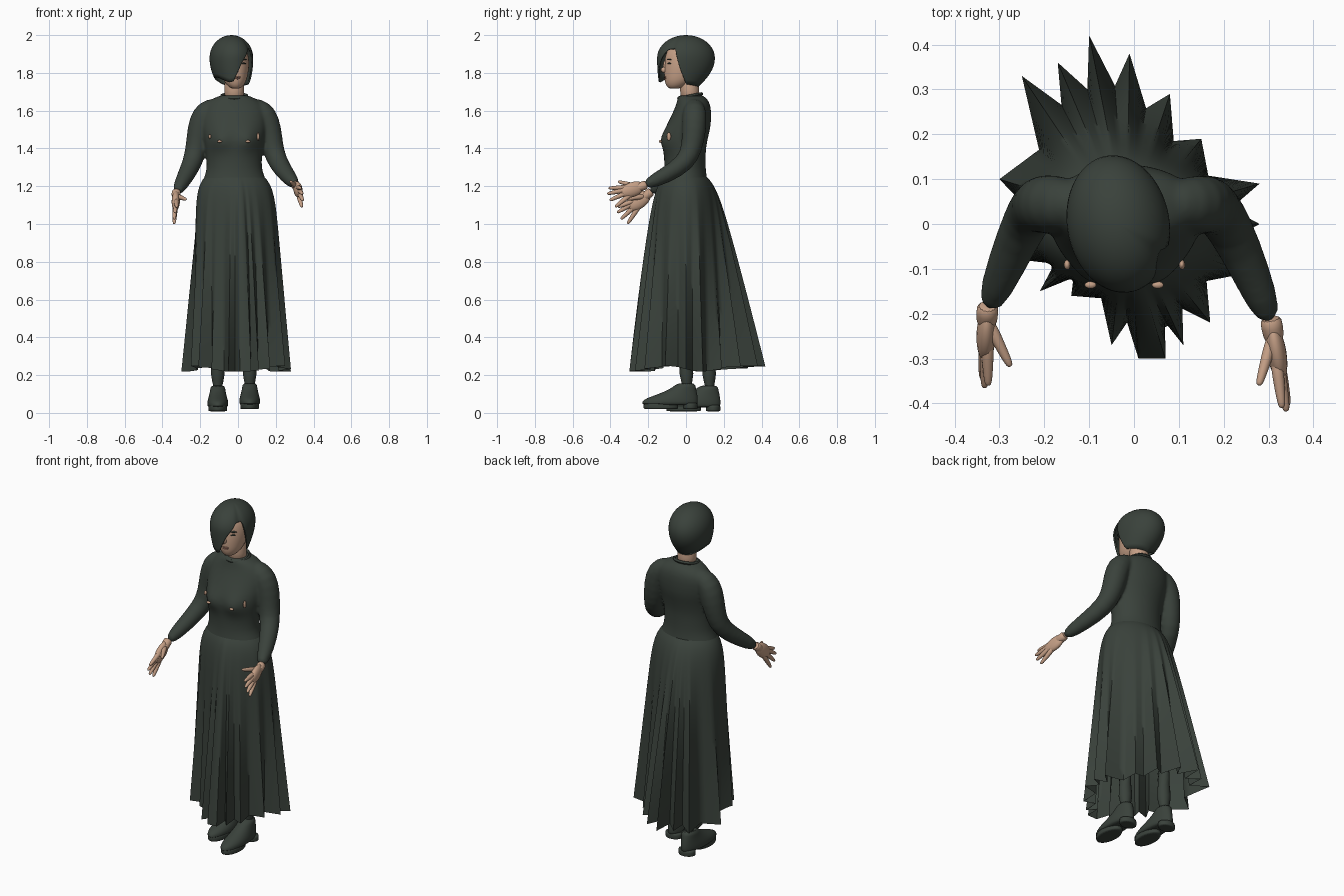
import bpy, bmesh, math
from mathutils import Vector

cube = bpy.data.objects.get("Cube")
if cube:
    bpy.data.objects.remove(cube, do_unlink=True)


def material(name, rgb):
    mat = bpy.data.materials.new(name)
    mat.use_nodes = True
    mat.diffuse_color = (*rgb, 1)
    shader = next(n for n in mat.node_tree.nodes if n.type == 'BSDF_PRINCIPLED')
    shader.inputs["Base Color"].default_value = (*rgb, 1)
    return mat


CLOTH = material("dark green cloth", (0.042, 0.054, 0.044))
SKIN = material("skin", (0.56, 0.35, 0.24))
LIP = material("lip", (0.36, 0.18, 0.13))


def finish(name, bm, mat, smooth=1, angle=60):
    bmesh.ops.recalc_face_normals(bm, faces=bm.faces)
    mesh = bpy.data.meshes.new(name)
    bm.to_mesh(mesh)
    bm.free()
    mesh.materials.append(mat)
    obj = bpy.data.objects.new(name, mesh)
    bpy.context.collection.objects.link(obj)
    bpy.ops.object.select_all(action='DESELECT')
    obj.select_set(True)
    bpy.context.view_layer.objects.active = obj
    bpy.ops.object.shade_smooth_by_angle(angle=math.radians(angle))
    if smooth:
        obj.modifiers.new("Smooth", 'SUBSURF').levels = smooth
        obj.modifiers["Smooth"].render_levels = smooth
    return obj


def bridge(name, rings, mat, caps=True, smooth=1, angle=60):
    """Join a stack of point rings with quads."""
    bm = bmesh.new()
    rows = [[bm.verts.new(p) for p in ring] for ring in rings]
    n = len(rows[0])
    for low, high in zip(rows, rows[1:]):
        for i in range(n):
            j = (i + 1) % n
            bm.faces.new((low[i], low[j], high[j], high[i]))
    if caps:
        bm.faces.new(rows[0])
        bm.faces.new(rows[-1])
    return finish(name, bm, mat, smooth, angle)


def turn(n):
    return [math.tau * i / n for i in range(n)]


def loft(name, rings, mat, n=24):
    """Rings are height, centre x, half width, front y, back y."""
    return bridge(name, [[(cx + rx * math.cos(a),
                           (front + back) / 2 + (back - front) / 2 * math.sin(a), z)
                          for a in turn(n)] for z, cx, rx, front, back in rings], mat)


def tube(name, path, mat, n=14):
    """Path entries are x, y, z, radius."""
    pts = [Vector(p[:3]) for p in path]
    rings = []
    for i, p in enumerate(pts):
        way = pts[min(i + 1, len(pts) - 1)] - pts[max(i - 1, 0)]
        quat = way.to_track_quat('Z', 'X')
        r = path[i][3]
        rings.append([p + quat @ Vector((r * math.cos(a), r * math.sin(a), 0))
                      for a in turn(n)])
    return bridge(name, rings, mat)


def blob(name, place, size, mat, way=None):
    bm = bmesh.new()
    bmesh.ops.create_uvsphere(bm, u_segments=20, v_segments=12, radius=1)
    bmesh.ops.scale(bm, vec=size, verts=bm.verts)
    obj = finish(name, bm, mat, smooth=0)
    obj.location = place
    if way:
        obj.rotation_mode = 'QUATERNION'
        obj.rotation_quaternion = way.to_track_quat('Z', 'X')
    return obj


# Bodice with a soft bust and small openings
bodice = loft("bodice", [
    (1.17, -.018, .18, -.13, .12), (1.21, -.018, .175, -.128, .117),
    (1.25, -.018, .16, -.121, .11),
    (1.29, -.02, .145, -.115, .104), (1.36, -.02, .147, -.115, .104),
    (1.4, -.02, .153, -.122, .106), (1.44, -.02, .16, -.127, .113),
    (1.48, -.02, .166, -.12, .122), (1.52, -.02, .172, -.104, .132),
    (1.6, -.02, .175, -.064, .135), (1.645, -.02, .148, -.048, .125),
    (1.67, -.02, .1, -.044, .105), (1.685, -.02, .068, -.04, .086)], CLOTH, n=40)
for v in bodice.data.vertices:
    if v.co.y < 0:
        spread = (abs(v.co.x + .02) - .075) ** 2 + (v.co.z - 1.445) ** 2
        v.co.y -= .026 * math.exp(-spread / .0022)
for side, label, tall in ((-1, "right", .012), (1, "left", .022)):
    blob(label + "_front_opening", (-.022 + side * .075, -.136, 1.437), (.013, .008, .007), SKIN)
    blob(label + "_side_opening", (-.021 + side * .128, -.091, 1.463), (.007, .011, tall), SKIN)

# Collar, higher at the back
bridge("collar", [[(-.02 + (.068 + .007 * math.cos(b)) * math.cos(a),
                    .022 + (.062 + .007 * math.cos(b)) * math.sin(a),
                    1.677 + .012 * math.sin(a) + .01 * math.sin(b))
                   for a in turn(32)] for b in turn(8) + [math.tau]], CLOTH, caps=False)

# Skirt: smooth rounded hips falling into sharp hem pleats
tips = [Vector(p) for p in (
    (.28, 0), (.28, .09), (.15, .19), (.08, .29), (-.01, .38), (-.1, .42),
    (-.17, .36), (-.25, .33), (-.3, .1), (-.25, -.08), (-.21, -.15),
    (-.14, -.16), (-.05, -.27), (.01, -.3), (.07, -.3), (.11, -.27),
    (.17, -.22), (.25, -.11))]
corners = []
for tip, after in zip(tips, tips[1:] + tips[:1]):
    flat_box = tip.y == after.y
    corners += [tip, (tip + after) * (.5 if flat_box else .385)]
hem = [a.lerp(b, k / 4) for a, b in zip(corners, corners[1:] + corners[:1]) for k in range(4)]
count = len(hem)
soft = [sum((hem[(i + k) % count] for k in range(-4, 5)), Vector((0, 0))) / 9
        for i in range(count)]
middle = Vector((-.018, -.005))
skirt_rows = []
for row in range(21):
    t = (row / 20) ** 1.4
    swell = 1 - math.exp(-t / .06)
    hip_x, hip_y = .158 + .045 * swell, .115 + .025 * swell
    ring = []
    for sharp, rounded in zip(hem, soft):
        p = rounded.lerp(sharp, t ** .6)
        d = p - middle
        a = math.atan2(d.y / hip_y, d.x / hip_x)
        hip = middle + Vector((hip_x * math.cos(a), hip_y * math.sin(a)))
        q = hip.lerp(p, t ** .75)
        ring.append((q.x, q.y, 1.248 - t * (1.015 + .015 * math.sin(3 * a))))
    skirt_rows.append(ring)
bridge("skirt", skirt_rows, CLOTH, caps=False, smooth=0, angle=65)

# Sleeves and hands
arms = {
    "right": ([(-.08, .045, 1.63, .036), (-.14, .045, 1.617, .056), (-.184, .045, 1.582, .068),
               (-.207, .044, 1.49, .068), (-.222, .035, 1.4, .06), (-.24, .01, 1.325, .054),
               (-.285, -.09, 1.24, .045), (-.327, -.195, 1.163, .031)],
              [(-.325, -.36, 1.09), (-.333, -.365, 1.06), (-.338, -.345, 1.025),
               (-.338, -.31, 1.0)], (-.275, -.318, 1.13)),
    "left": ([(.04, .045, 1.63, .036), (.1, .045, 1.617, .056), (.145, .045, 1.582, .068),
              (.169, .043, 1.49, .068), (.185, .03, 1.4, .06), (.21, 0, 1.325, .054),
              (.262, -.11, 1.255, .045), (.307, -.225, 1.203, .031)],
             [(.33, -.41, 1.19), (.34, -.418, 1.16), (.343, -.405, 1.125),
              (.338, -.375, 1.09)], (.278, -.36, 1.225))}
sleeves = []
for label, (path, finger_tips, thumb_tip) in arms.items():
    sleeves.append(tube(label + "_sleeve", path, CLOTH))
    wrist = Vector(path[-1][:3])
    reach = sum((Vector(p) for p in finger_tips), Vector()) / 4 - wrist
    tube(label + "_wrist", [(*(wrist - reach * .1), .025), (*wrist, .025),
                            (*(wrist + reach * .25), .024)], SKIN)
    blob(label + "_palm", wrist + reach * .34, (.039, .022, .07), SKIN, reach)
    for k, end in enumerate(finger_tips + [thumb_tip]):
        end = Vector(end)
        root = wrist + reach * (.4 if k < 4 else .12)
        if k < 4:
            root = root.lerp(wrist.lerp(end, .4), .8)
        tube(f"{label}_{'finger' if k < 4 else 'thumb'}_{k + 1}",
             [(*root.lerp(end, s), r) for s, r in
              ((0, .016), (.4, .0145), (.8, .011), (.96, .0085), (1, .004))], SKIN, n=8)

# Sew the sleeves onto the bodice as one smooth garment
bpy.ops.object.select_all(action='DESELECT')
for part in [bodice] + sleeves:
    part.select_set(True)
bpy.context.view_layer.objects.active = bodice
bpy.ops.object.join()
sew = bodice.modifiers.new("Sew", 'REMESH')
sew.mode = 'VOXEL'
sew.voxel_size = .008
sew.use_smooth_shade = True
relax = bodice.modifiers.new("Relax", 'SMOOTH')
relax.factor = .5
relax.iterations = 8

# Neck and face
loft("neck", [(1.65, -.02, .055, -.03, .075), (1.7, -.02, .052, -.03, .068),
              (1.8, -.02, .052, -.04, .07)], SKIN)
loft("head", [(1.716, -.012, .018, -.085, -.04), (1.724, -.013, .036, -.1, -.01),
              (1.75, -.015, .057, -.113, .03), (1.78, -.017, .068, -.116, .06),
              (1.82, -.02, .078, -.117, .085), (1.85, -.022, .082, -.114, .1),
              (1.89, -.025, .082, -.112, .1), (1.93, -.028, .07, -.095, .09),
              (1.96, -.03, .04, -.05, .05)], SKIN)
blob("nose", (-.01, -.113, 1.816), (.013, .02, .016), SKIN)
blob("nose_bridge", (-.01, -.109, 1.838), (.009, .012, .028), SKIN)
blob("upper_lip", (-.006, -.11, 1.778), (.021, .008, .004), LIP)
blob("lower_lip", (-.006, -.109, 1.77), (.018, .008, .004), LIP)
for name, z, size in (("eye", 1.85, (.014, .008, .004)), ("brow", 1.87, (.021, .009, .003))):
    mark = blob("left_" + name, (.03, -.089, z), size, CLOTH)
    mark.rotation_euler.z = .5

# Bobbed hair: side parting, long fringe, tapered to a point at the nape
edge = [(-180, 1.72), (-130, 1.742), (-90, 1.772), (-50, 1.775), (-12, 1.75), (0, 1.755),
        (22, 1.85), (48, 1.925), (66, 1.93), (78, 1.82), (90, 1.74), (125, 1.73), (180, 1.72)]


def edge_height(deg):
    for (a, za), (b, zb) in zip(edge, edge[1:]):
        if deg <= b:
            return za + (zb - za) * (deg - a) / (b - a)


hair_rows = []
for row in range(1, 19):
    ring = []
    for k in range(90):
        deg = k * 4 - 180
        a = math.radians(deg)
        z = 2 - (2 - edge_height(deg)) * (row / 18) ** 1.7
        d = (2 - z) / .27
        if d < .45:
            r = math.sqrt(1 - (1 - d / .45) ** 2)
        else:
            taper = .32 - .24 * math.cos(a) - .1 * math.sin(a)
            r = 1 - taper * ((d - .45) / .55) ** 2
        r *= 1 - .06 * math.exp(-((deg - 58) / 9) ** 2)
        y = -.153 * r * math.cos(a)
        ring.append((-.035 - .08 * y + .115 * r * math.sin(a), y, z))
    hair_rows.append(ring)
hair = bridge("bobbed_hair", [[(-.035, 0, 2)] * 90] + hair_rows, CLOTH, caps=False, smooth=0)
weld = hair.modifiers.new("Weld", 'WELD')
weld.merge_threshold = .0005
shell = hair.modifiers.new("Thickness", 'SOLIDIFY')
shell.thickness = .008

# Legs, stockings and heeled shoes, left foot forward
for label, x, y, lift in (("right", -.107, .12, .008), ("left", .062, 0, .02)):
    tube(label + "_leg", [(x, y, .38, .048), (x, y, .5, .05), (x * .9, y * .5, .95, .07)], SKIN)
    tube(label + "_stocking", [(x, y + .005, .1, .036), (x, y + .005, .17, .035),
                               (x, y, .24, .043), (x, y, .4, .055)], CLOTH)
    loft(label + "_shoe", [(z + lift, x, w, y + f, y + b) for z, w, f, b in (
        (.02, .045, -.22, .055), (.027, .056, -.237, .063), (.05, .056, -.23, .064),
        (.068, .051, -.18, .062), (.09, .045, -.12, .058), (.115, .04, -.07, .052),
        (.14, .038, -.045, .048))], CLOTH)
    for part, front, back in (("sole", -.225, -.04), ("heel", -.015, .062)):
        loft(f"{label}_{part}", [(z + lift, x, .05, y + front, y + back)
                                 for z in (0, .003, .025, .035)], CLOTH)
